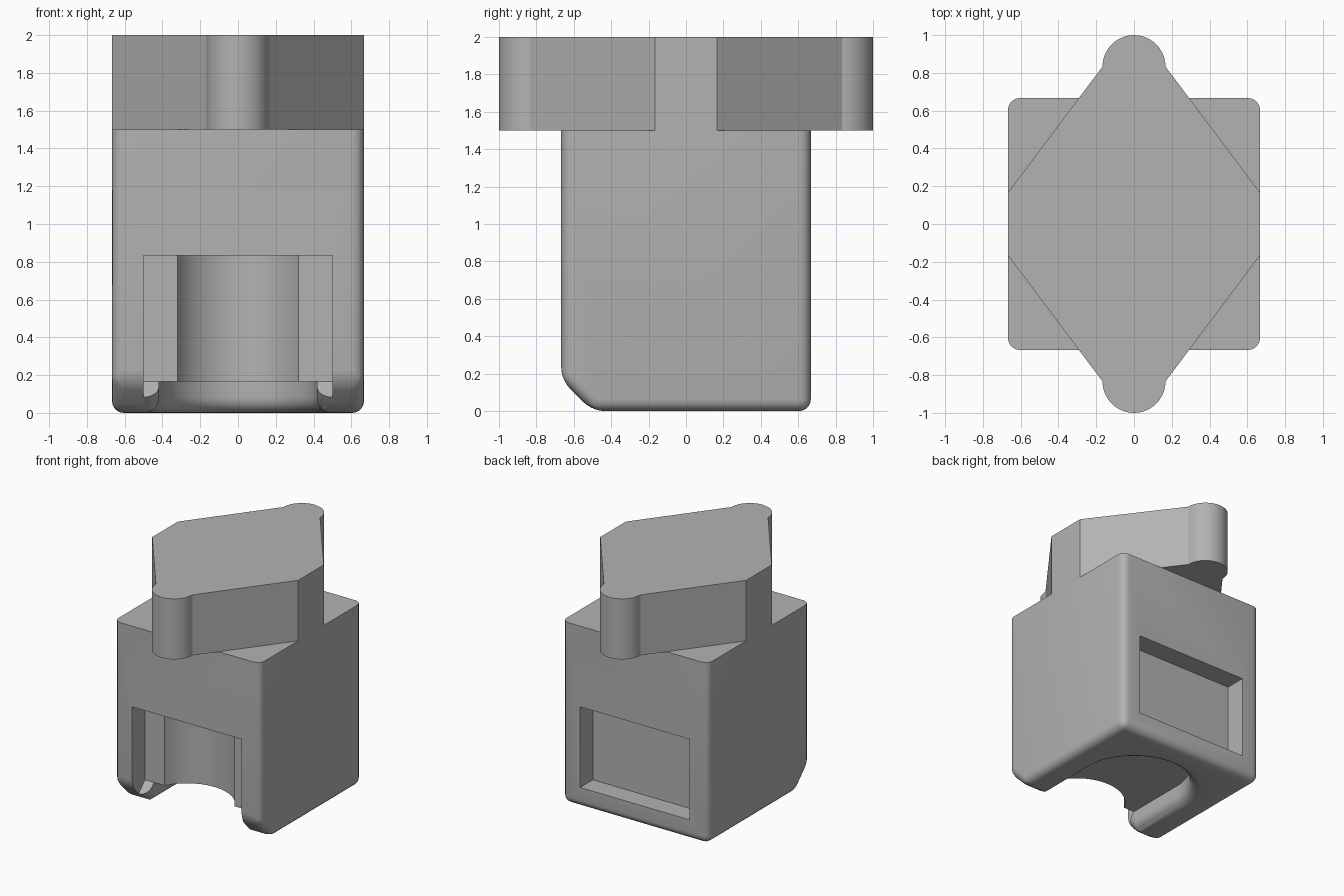
import bpy, bmesh, math
from mathutils import Vector

if "Cube" in bpy.data.objects:
    bpy.data.objects.remove(bpy.data.objects["Cube"])

grey = bpy.data.materials.new("plain_grey")
grey.diffuse_color = (0.45, 0.45, 0.45, 1)
grey.use_nodes = True
grey.node_tree.nodes["Principled BSDF"].inputs["Base Color"].default_value = grey.diffuse_color


def loft(name, rings):
    """Closed solid through a list of equally sized point rings."""
    bm = bmesh.new()
    vs = [[bm.verts.new(p) for p in ring] for ring in rings]
    n = len(vs[0])
    for a, b in zip(vs, vs[1:]):
        for i in range(n):
            j = (i + 1) % n
            bm.faces.new((a[i], a[j], b[j], b[i]))
    bm.faces.new(vs[0])
    bm.faces.new(vs[-1])
    bmesh.ops.recalc_face_normals(bm, faces=bm.faces)
    me = bpy.data.meshes.new(name)
    bm.to_mesh(me)
    bm.free()
    ob = bpy.data.objects.new(name, me)
    bpy.context.collection.objects.link(ob)
    me.materials.append(grey)
    return ob


def along_x(name, profile, w):
    return loft(name, [[(x, y, z) for y, z in profile] for x in (-w, w)])


def along_z(name, profile, z0, z1):
    return loft(name, [[(x, y, z) for x, y in profile] for z in (z0, z1)])


def cut(ob, cutter):
    m = ob.modifiers.new("cut", 'BOOLEAN')
    m.operation, m.solver, m.object = 'DIFFERENCE', 'EXACT', cutter
    bpy.context.view_layer.objects.active = ob
    bpy.ops.object.modifier_apply(modifier=m.name)
    bpy.data.objects.remove(cutter)


def smooth(ob):
    bpy.ops.object.select_all(action='DESELECT')
    ob.select_set(True)
    bpy.context.view_layer.objects.active = ob
    bpy.ops.object.shade_smooth_by_angle(angle=math.radians(30))


H, C, F = 0.667, 0.167, 0.083   # half width, chamfer, slot edge fillet

# body: block with a chamfered front foot, rounded except around the top
body = along_x("body", [(-H, 1.5), (-H, C), (-H + C, 0), (H, 0), (H, 1.5)], H)
bm = bmesh.new()
bm.from_mesh(body.data)
edges = [e for e in bm.edges if min(v.co.z for v in e.verts) < 1.4]
bmesh.ops.bevel(bm, geom=edges, offset=0.062, offset_type='OFFSET', segments=5,
                profile=0.5, affect='EDGES', clamp_overlap=True)
bm.to_mesh(body.data)
bm.free()

# back recess
cut(body, along_x("back_cutter", [(0.5, C), (0.5, 0.833), (0.8, 0.833), (0.8, C)], 0.5))

# U-shaped slot in the underside, flared at its rim
fillet = [(0.5 - F * math.sin(t), F - F * math.cos(t))
          for t in (i * math.pi / 12 for i in range(7))]   # (half width, depth)


def u_ring(r, z):
    arc = [(r * math.cos(i * math.pi / 32), r * math.sin(i * math.pi / 32), z)
           for i in range(33)]
    return arc + [(-r, -1, z), (r, -1, z)]


steps = [(0.5, -0.1)] + fillet + [(0.5 - F, C)]
cut(body, loft("slot_cutter", [u_ring(r, z) for r, z in steps]))

# the same flare continued along the chamfer
mid = Vector((0, -H + C / 2, C / 2))
up, inward = Vector((0, -1, 1)).normalized(), Vector((0, 1, 1)).normalized()
half = [(0.5, -0.1)] + fillet + [(0.5 - F, 0.118)]
outline = half + [(-w, n) for w, n in reversed(half)]
cut(body, loft("flare_cutter", [[mid + Vector((w, 0, 0)) + inward * n + up * s
                                 for w, n in outline] for s in (-0.3, 0.03)]))

# front pocket with sloping floor, and the round hollow behind it
cut(body, along_x("pocket_cutter", [(-0.5, 0.833), (-0.5, C), (-0.8, C - 0.3),
                                    (-0.8, 0.833)], 0.5))
circle = [(0.361 * math.cos(i * math.pi / 32), -H + 0.361 * math.sin(i * math.pi / 32))
          for i in range(64)]
cut(body, along_z("hollow_cutter", circle, 0.1, 0.833))
smooth(body)

# top plate: long hexagon with rounded tips front and back
tip = [(C * math.cos(i * math.pi / 20), 0.833 + C * math.sin(i * math.pi / 20))
       for i in range(21)]
side = [(H, C)] + tip + [(-H, C)]
plate = along_z("top_plate", side + [(-x, -y) for x, y in side], 1.5, 2.0)
smooth(plate)
